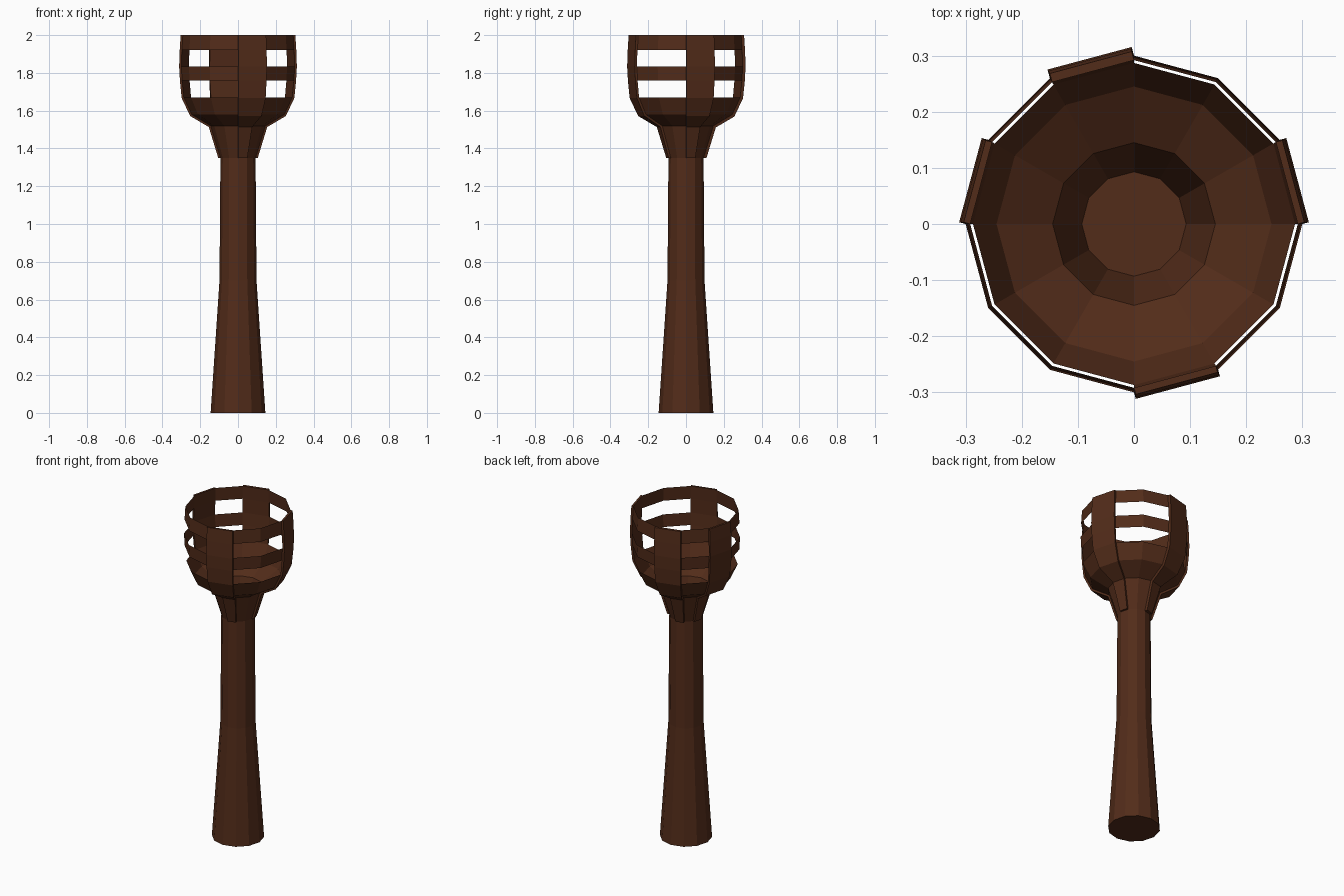
import bpy, bmesh, math
from mathutils import Vector

if "Cube" in bpy.data.objects:
    bpy.data.objects.remove(bpy.data.objects["Cube"])

SIDES = 12
STRAPS = {0: 0.012, 3: 0.016, 5: 0.012, 9: 0.012}   # segment index: thickness

wood = bpy.data.materials.new("dark_wood")
wood.diffuse_color = (0.085, 0.025, 0.010, 1)
wood.use_nodes = True
wood.node_tree.nodes["Principled BSDF"].inputs["Base Color"].default_value = wood.diffuse_color

# radius, height of the basket wall
FUNNEL_BOWL = [(0.093, 1.35), (0.145, 1.52), (0.245, 1.58), (0.287, 1.67)]
LOW_BAND = [(0.296, 1.76), (0.300, 1.835)]
TOP_BAND = [(0.297, 1.92), (0.292, 2.0)]


def ring_point(r, z, k):
    a = math.tau * k / SIDES
    return Vector((r * math.cos(a), r * math.sin(a), z))


def finish(name, bm):
    bmesh.ops.remove_doubles(bm, verts=bm.verts, dist=1e-5)
    bmesh.ops.recalc_face_normals(bm, faces=bm.faces)
    mesh = bpy.data.meshes.new(name)
    bm.to_mesh(mesh)
    bm.free()
    mesh.materials.append(wood)
    obj = bpy.data.objects.new(name, mesh)
    bpy.context.collection.objects.link(obj)
    return obj


def lathe(name, profile, skip=(), caps=False):
    bm = bmesh.new()
    for k in range(SIDES):
        if k in skip:
            continue
        for (r0, z0), (r1, z1) in zip(profile, profile[1:]):
            bm.faces.new([bm.verts.new(ring_point(*p)) for p in
                          ((r0, z0, k), (r0, z0, k + 1), (r1, z1, k + 1), (r1, z1, k))])
    if caps:
        for r, z in (profile[0], profile[-1]):
            bm.faces.new([bm.verts.new(ring_point(r, z, k)) for k in range(SIDES)])
    return finish(name, bm)


def strap(name, k, thick):
    profile = FUNNEL_BOWL + LOW_BAND + TOP_BAND
    mid = math.tau * (k + 0.5) / SIDES
    out = Vector((math.cos(mid), math.sin(mid), 0))
    bm = bmesh.new()
    rows = []
    for i, (r, z) in enumerate(profile):
        # push outwards along the wall normal, level at both ends
        normal = out.copy()
        if 0 < i < len(profile) - 1:
            (ra, za), (rb, zb) = profile[i - 1], profile[i + 1]
            normal = (out * (zb - za) - Vector((0, 0, rb - ra))).normalized()
        a, b = ring_point(r, z, k), ring_point(r, z, k + 1)
        rows.append([bm.verts.new(p) for p in
                     (a, b, b + normal * thick, a + normal * thick)])
    for lo, hi in zip(rows, rows[1:]):
        for j in range(4):
            n = (j + 1) % 4
            bm.faces.new((lo[j], lo[n], hi[n], hi[j]))
    bm.faces.new(rows[0])
    bm.faces.new(rows[-1])
    return finish(name, bm)


# Tapered handle
lathe("handle", [(0.145, 0), (0.098, 0.70), (0.093, 1.35)], caps=True)

# Basket: bowl and two open bands between the straps
lathe("bowl", FUNNEL_BOWL, skip=STRAPS)
lathe("lower_band", LOW_BAND, skip=STRAPS)
lathe("top_band", TOP_BAND, skip=STRAPS)

# Four raised upright straps
for k, thick in STRAPS.items():
    strap(f"strap_{k}", k, thick)
